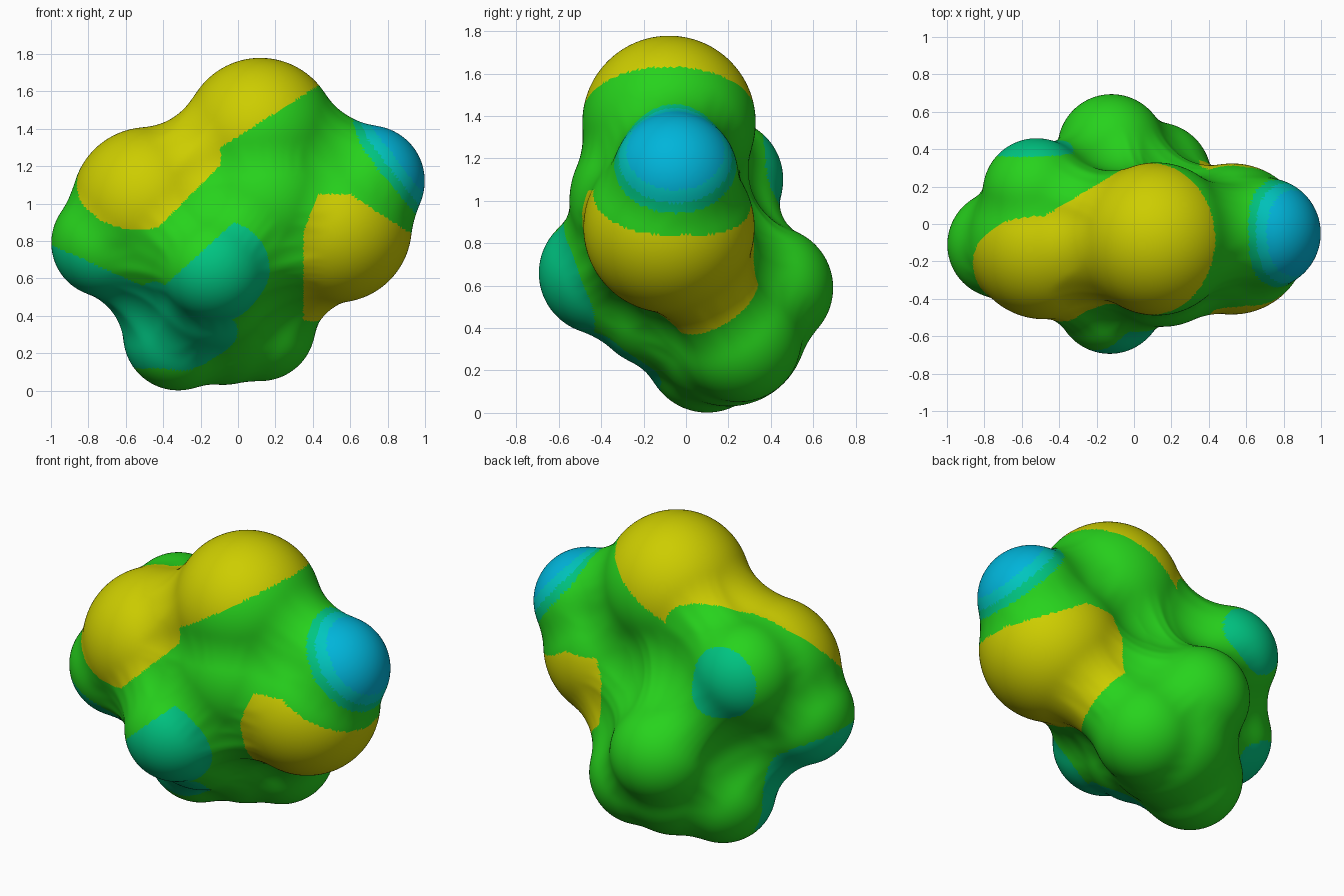
import bpy, bmesh, math
from mathutils import Vector
from mathutils.bvhtree import BVHTree

cube = bpy.data.objects.get("Cube")
if cube:
    bpy.data.objects.remove(cube, do_unlink=True)

# Lobes of the blob: x, y, z, radius
LOBES = [
    (0.12, -0.08, 1.37, 0.41),     # crown
    (-0.48, -0.10, 1.00, 0.41),    # upper left
    (-0.71, -0.11, 0.79, 0.29),    # outer left
    (-0.52, 0.17, 1.10, 0.29),     # rear left
    (-0.12, 0.405, 0.59, 0.29),    # rear
    (-0.13, -0.405, 0.66, 0.29),   # front
    (-0.32, 0.10, 0.295, 0.295),   # base left
    (0.12, 0.25, 0.345, 0.295),    # base right
    (0.70, -0.05, 1.12, 0.30),     # right tip
    (0.525, -0.08, 0.875, 0.405),  # lower right
    (0.15, -0.15, 1.00, 0.40),     # core
    (-0.15, -0.12, 0.55, 0.34),    # lower core, front
    (-0.08, 0.20, 0.40, 0.37),     # lower core, rear
]
CORE = Vector((0, 0, 0.85))
FILLET = 0.33      # radius of the hollows between lobes


def material(name, rgb):
    m = bpy.data.materials.new(name)
    m.use_nodes = True
    m.diffuse_color = (*rgb, 1)
    m.node_tree.nodes["Principled BSDF"].inputs["Base Color"].default_value = (*rgb, 1)
    return m


GREEN, YELLOW, TEAL, CYAN, BLUE = range(5)
MATERIALS = [
    material("green", (0.02, 0.65, 0.012)),
    material("yellow", (0.61, 0.61, 0.0)),
    material("teal", (0.0, 0.56, 0.223)),
    material("cyan", (0.0, 0.56, 0.515)),
    material("blue", (0.0, 0.46, 0.70)),
]


def near(p, centre, radius):
    return (p - Vector(centre)).length < radius


def colour(p):
    """Colour zone of a point on the surface."""
    x, y, z = p
    # Right tip: blue cap with two rings
    for radius, index in ((0.248, BLUE), (0.305, CYAN), (0.35, TEAL)):
        if near(p, (0.92, -0.05, 1.29), radius):
            return index
    # Crown
    if x > -0.5 and z - 0.63 * x > 1.36 and y < 0.33 + 0.6 * x:
        return YELLOW
    # Upper left
    if near(p, (-0.5, -0.35, 1.25), 0.415) and z > 1.3 + x:
        return YELLOW
    # Lower right
    if (near(p, (0.525, -0.08, 0.875), 0.53) and x > 0.35 + 0.4 * max(0, z - 0.85)
            and z < 1.05 - 0.65 * max(0, x - 0.6) - 0.25 * max(0, y)):
        return YELLOW
    # Front lobe, rear left tip and the underside on the left
    if near(p, (-0.11, -0.65, 0.6), 0.32) and z < 0.92 + 0.91 * x:
        return TEAL
    if near(p, (-0.53, 0.47, 1.12), 0.225) or near(p, (-0.3, -0.3, 0.35), 0.3):
        return TEAL
    if x < -0.36 and y < 0.14 and 0.12 < z < 0.33 - 0.45 * x:
        return TEAL
    return GREEN


def sphere(subdivisions):
    bm = bmesh.new()
    bmesh.ops.create_icosphere(bm, subdivisions=subdivisions, radius=1.0)
    return bm


def outer_reach(d):
    """Farthest distance along d to the lobes swollen by the fillet radius."""
    best = 0
    for x, y, z, r in LOBES:
        c = Vector((x, y, z)) - CORE
        along = c.dot(d)
        inside = along * along - c.length_squared + (r + FILLET) ** 2
        if inside > 0:
            best = max(best, along + math.sqrt(inside))
    return best


# Swollen shell around all lobes
shell = sphere(6)
for v in shell.verts:
    d = v.co.normalized()
    v.co = CORE + d * outer_reach(d)
tree = BVHTree.FromBMesh(shell)
shell.free()

# Skin lying one fillet radius inside the shell, so hollows are rounded
bm = sphere(7)
for v in bm.verts:
    d = v.co.normalized()
    t = 0.0
    for _ in range(30):
        step = tree.find_nearest(CORE + d * t)[3] - FILLET
        t += step
        if step < 0.0008:
            break
    v.co = CORE + d * t
for _ in range(4):
    bmesh.ops.smooth_vert(bm, verts=bm.verts, factor=0.5,
                          use_axis_x=True, use_axis_y=True, use_axis_z=True)

for f in bm.faces:
    f.smooth = True
    f.material_index = colour(f.calc_center_median())

mesh = bpy.data.meshes.new("lobed_surface")
bm.to_mesh(mesh)
bm.free()
for m in MATERIALS:
    mesh.materials.append(m)
blob = bpy.data.objects.new("lobed_surface", mesh)
bpy.context.collection.objects.link(blob)
